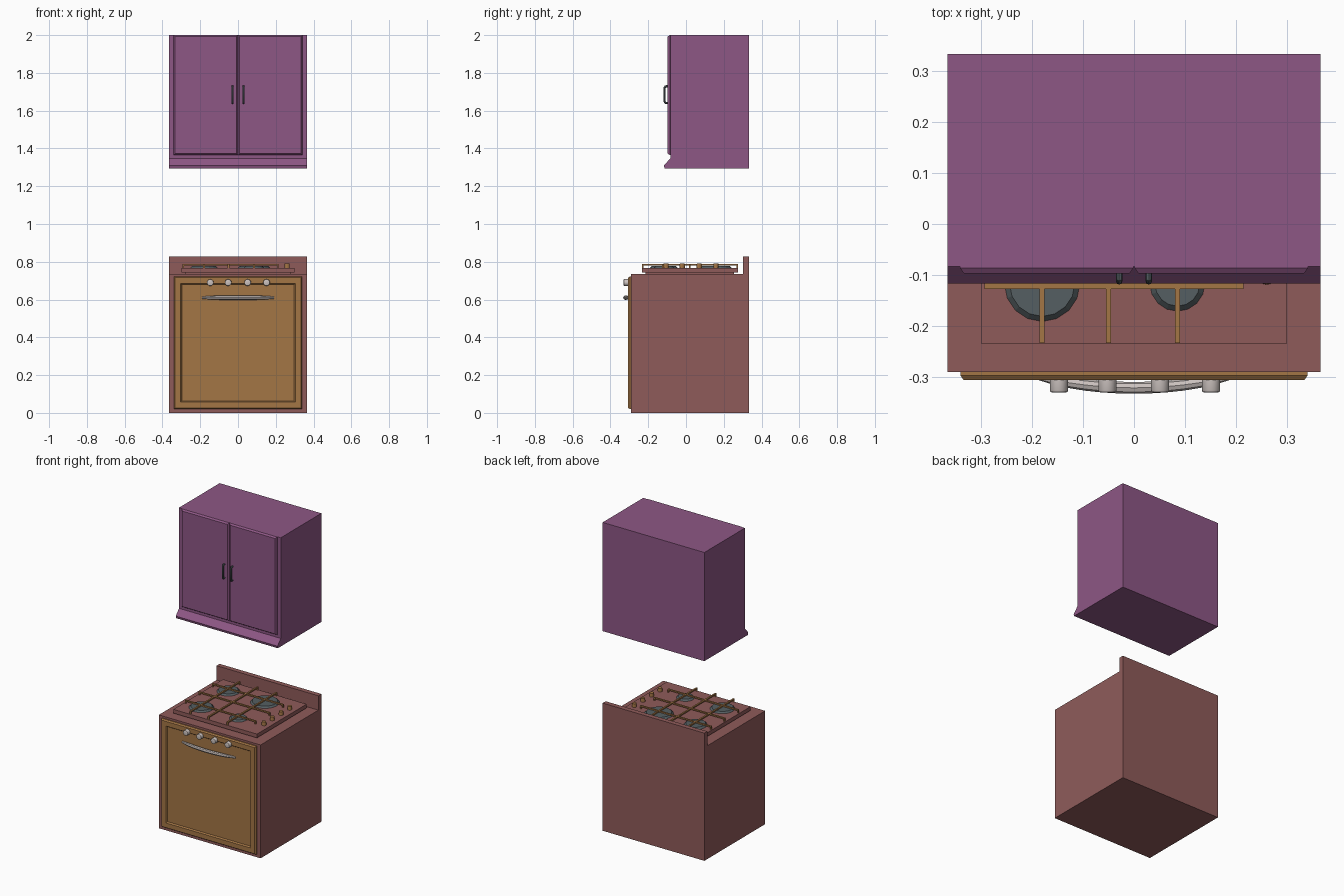
import bpy, bmesh, math
from mathutils import Matrix

if "Cube" in bpy.data.objects:
    bpy.data.objects.remove(bpy.data.objects["Cube"])


def material(name, rgb):
    m = bpy.data.materials.new(name)
    m.diffuse_color = (*rgb, 1)
    m.use_nodes = True
    m.node_tree.nodes["Principled BSDF"].inputs["Base Color"].default_value = m.diffuse_color
    return m


PURPLE = material("plum paint", (0.27, 0.095, 0.235))
RED = material("brick red enamel", (0.275, 0.105, 0.102))
ORANGE = material("ochre", (0.37, 0.18, 0.06))
SLATE = material("slate iron", (0.09, 0.113, 0.122))
SILVER = material("pale metal", (0.6, 0.54, 0.52))


def finish(name, bm, mat, smooth=False):
    bmesh.ops.recalc_face_normals(bm, faces=bm.faces)
    me = bpy.data.meshes.new(name)
    bm.to_mesh(me)
    bm.free()
    me.materials.append(mat)
    ob = bpy.data.objects.new(name, me)
    bpy.context.collection.objects.link(ob)
    if smooth:
        bpy.context.view_layer.objects.active = ob
        ob.select_set(True)
        bpy.ops.object.shade_smooth_by_angle(angle=math.radians(40))
        ob.select_set(False)
    return ob


def add_box(bm, x0, x1, y0, y1, z0, z1):
    s = Matrix.Diagonal((x1 - x0, y1 - y0, z1 - z0, 1))
    t = Matrix.Translation(((x0 + x1) / 2, (y0 + y1) / 2, (z0 + z1) / 2))
    bmesh.ops.create_cube(bm, size=1, matrix=t @ s)


def box(name, mat, *dims):
    bm = bmesh.new()
    add_box(bm, *dims)
    return finish(name, bm, mat)


def extrude_x(name, mat, profile, half):
    """Side profile of (y, z) points extruded across the width."""
    bm = bmesh.new()
    f = bm.faces.new([bm.verts.new((-half, y, z)) for y, z in profile])
    r = bmesh.ops.extrude_face_region(bm, geom=[f])
    for v in r["geom"]:
        if isinstance(v, bmesh.types.BMVert):
            v.co.x = half
    return finish(name, bm, mat)


def door(name, mat, x0, x1, y0, y1, z0, z1, cham, panel=None):
    """Box with a chamfered front and an optional recessed panel."""
    bm = bmesh.new()
    add_box(bm, x0, x1, y0 + cham, y1, z0, z1)
    bm.normal_update()
    front = min(bm.faces, key=lambda f: f.normal.y)

    def step(thick, depth):
        bmesh.ops.inset_region(bm, faces=[front], thickness=thick)
        for v in front.verts:
            v.co.y += depth

    step(cham, -cham)
    if panel:
        step(panel, 0)
        step(0.009, 0.009)
    return finish(name, bm, mat)


def disc(name, mat, loc, r1, r2, h, sides, facing_front=False, bevel=0):
    bm = bmesh.new()
    m = Matrix.Translation(loc)
    if facing_front:
        m = m @ Matrix.Rotation(math.pi / 2, 4, 'X')
    m = m @ Matrix.Translation((0, 0, h / 2))
    bmesh.ops.create_cone(bm, cap_ends=True, segments=sides, radius1=r1, radius2=r2, depth=h, matrix=m)
    if bevel:
        tip = (m @ Matrix.Translation((0, 0, h / 2))).translation
        rim = [e for e in bm.edges if all((v.co - tip).length < r2 + 1e-4 for v in e.verts)]
        bmesh.ops.bevel(bm, geom=rim, offset=bevel, segments=2, profile=0.5, affect='EDGES')
    return finish(name, bm, mat, facing_front)


def tube(name, mat, pts, radius, smooth=True):
    """Round bar swept along (x, y, z, thickness) points."""
    cu = bpy.data.curves.new(name, 'CURVE')
    cu.dimensions = '3D'
    cu.bevel_depth = radius
    cu.bevel_resolution = 2
    cu.use_fill_caps = True
    sp = cu.splines.new('POLY')
    sp.points.add(len(pts) - 1)
    for p, (x, y, z, r) in zip(sp.points, pts):
        p.co = (x, y, z, 1)
        p.radius = r
    cu.materials.append(mat)
    ob = bpy.data.objects.new(name, cu)
    bpy.context.collection.objects.link(ob)
    bpy.context.view_layer.objects.active = ob
    ob.select_set(True)
    bpy.ops.object.convert(target='MESH')
    bpy.ops.object.shade_smooth_by_angle(angle=math.radians(40))
    ob.select_set(False)


# Wall cabinet: carcass, lower moulding, two doors, two pulls
box("cabinet_body", PURPLE, -0.365, 0.365, -0.083, 0.333, 1.295, 2.0)
extrude_x("cabinet_moulding", PURPLE,
          [(-0.08, 1.35), (-0.085, 1.345), (-0.117, 1.31), (-0.113, 1.295), (-0.08, 1.295)], 0.365)
for side, s in (("left", -1), ("right", 1)):
    a, b = sorted((s * 0.001, s * 0.341))
    door("cabinet_door_" + side, PURPLE, a, b, -0.097, -0.08, 1.365, 2.0, 0.011)
    x = s * 0.029
    tube("cabinet_pull_" + side, SLATE,
         [(x, y, z, 1) for y, z in ((-0.094, 1.641), (-0.108, 1.641), (-0.113, 1.648),
                                    (-0.113, 1.722), (-0.108, 1.729), (-0.094, 1.729))], 0.006)

# Cooker body with raised splashback
extrude_x("cooker_body", RED,
          [(-0.29, 0), (0.333, 0), (0.333, 0.828), (0.302, 0.828), (0.302, 0.735), (-0.29, 0.735)], 0.365)

# Oven door, bowed handle and front knobs
door("oven_door", ORANGE, -0.34, 0.34, -0.306, -0.288, 0.02, 0.722, 0.009, 0.043)
handle = []
for i in range(13):
    t = i / 6 - 1
    handle.append((0.19 * t, -0.299 - 0.022 * (1 - t * t), 0.61, 0.5 + 0.5 * (1 - t ** 4)))
tube("oven_handle", SILVER, handle, 0.0115)
for i, x in enumerate((-0.147, -0.052, 0.051, 0.151)):
    disc(f"oven_knob_{i + 1}", SILVER, (x, -0.303, 0.69), 0.018, 0.018, 0.027, 16, True, 0.004)

# Hob plate on a small plinth
box("hob_plinth", RED, -0.28, 0.28, -0.215, 0.255, 0.733, 0.745)
box("hob_plate", RED, -0.3, 0.3, -0.234, 0.275, 0.742, 0.767)

# Four burners, each with a sloping rim
for name, x, y, r in (("front_left", -0.18, -0.117, 0.075), ("front_right", 0.085, -0.117, 0.055),
                      ("back_left", -0.18, 0.158, 0.07), ("back_right", 0.085, 0.155, 0.087)):
    disc("burner_" + name, SLATE, (x, y, 0.766), r, r - 0.011, 0.011, 16)

# Pan supports: crossing bars with legs at their ends
bm = bmesh.new()
w, zt, zb = 0.005, 0.788, 0.78
for x in (-0.18, -0.05, 0.085):
    add_box(bm, x - w, x + w, -0.233, 0.274, zb, zt)
    for y in (-0.233, 0.267):
        add_box(bm, x - w, x + w, y, y + 0.007, 0.765, zb)
for y in (-0.122, 0.02, 0.158):
    add_box(bm, -0.293, 0.215, y - w, y + w, zb, zt)
    for x in (-0.293, 0.208):
        add_box(bm, x, x + 0.007, y - w, y + w, 0.765, zb)
finish("pan_supports", bm, ORANGE)

# Gas knobs along the right of the hob
for i, y in enumerate((-0.105, -0.02, 0.07, 0.158)):
    disc(f"hob_knob_{i + 1}", ORANGE, (0.26, y, 0.766), 0.014, 0.013, 0.024, 12)
